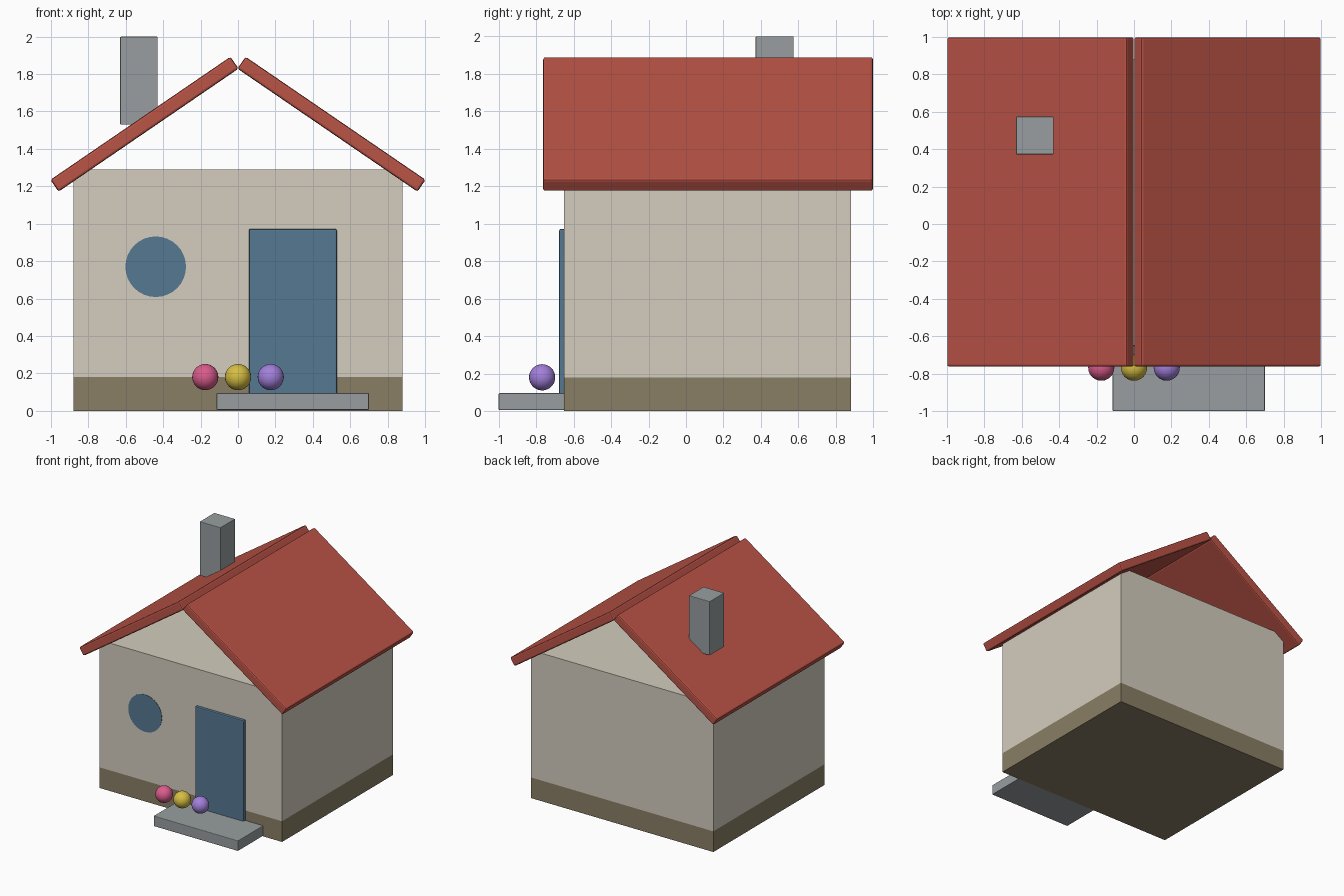
import bpy, bmesh, math
from mathutils import Matrix

if "Cube" in bpy.data.objects:
    bpy.data.objects.remove(bpy.data.objects["Cube"])


def material(name, r, g, b):
    lin = [((c / 255 + 0.055) / 1.055) ** 2.4 for c in (r, g, b)]
    m = bpy.data.materials.new(name)
    m.diffuse_color = (*lin, 1)
    m.use_nodes = True
    m.node_tree.nodes["Principled BSDF"].inputs["Base Color"].default_value = m.diffuse_color
    return m


CREAM = material("cream_plaster", 212, 205, 190)
BROWN = material("brown_base", 138, 126, 101)
BLUE = material("blue_paint", 86, 120, 146)
RED = material("red_roof", 186, 83, 70)
GREY = material("grey_stone", 152, 158, 160)
PINK = material("pink", 218, 92, 140)
YELLOW = material("yellow", 214, 190, 66)
PURPLE = material("purple", 162, 128, 218)


def finish(name, bm, *mats):
    mesh = bpy.data.meshes.new(name)
    bm.to_mesh(mesh)
    bm.free()
    for m in mats:
        mesh.materials.append(m)
    ob = bpy.data.objects.new(name, mesh)
    bpy.context.collection.objects.link(ob)
    return ob


def smooth(ob, angle):
    bpy.ops.object.select_all(action='DESELECT')
    ob.select_set(True)
    bpy.context.view_layer.objects.active = ob
    bpy.ops.object.shade_smooth_by_angle(angle=math.radians(angle))


def box(name, lo, hi, mat, bevel=0.0, tilt=0.0):
    """Box between two corners, tilted about y through its centre."""
    size = [b - a for a, b in zip(lo, hi)]
    centre = [(a + b) / 2 for a, b in zip(lo, hi)]
    bm = bmesh.new()
    bmesh.ops.create_cube(bm, size=1, matrix=Matrix.Diagonal((*size, 1)))
    ob = finish(name, bm, mat)
    ob.location = centre
    ob.rotation_euler.y = tilt
    if bevel:
        mod = ob.modifiers.new("rounded_edges", 'BEVEL')
        mod.width = bevel
        mod.segments = 2
    return ob


# House body, cut at the height of the brown base band
bm = bmesh.new()
bmesh.ops.create_cube(bm, size=1, matrix=Matrix.Translation((0, 0.115, 0.645))
                      @ Matrix.Diagonal((1.76, 1.53, 1.29, 1)))
bmesh.ops.bisect_plane(bm, geom=bm.verts[:] + bm.edges[:] + bm.faces[:],
                       plane_co=(0, 0, 0.18), plane_no=(0, 0, 1))
for f in bm.faces:
    f.material_index = int(f.calc_center_median().z < 0.18)
finish("walls", bm, CREAM, BROWN)

# Two sloping roof slabs meeting at the ridge
for side, name in ((1, "roof_right"), (-1, "roof_left")):
    cx = side * 0.5
    box(name, (cx - 0.583, -0.763, 1.4935), (cx + 0.583, 0.998, 1.5705), RED,
        bevel=0.012, tilt=side * math.radians(34.35))

# Chimney, door and front step
box("chimney", (-0.63, 0.372, 1.53), (-0.43, 0.574, 2.0), GREY, bevel=0.004)
box("door", (0.058, -0.677, 0.08), (0.528, -0.645, 0.972), BLUE, bevel=0.008)
box("front_step", (-0.115, -1.0, 0.005), (0.70, -0.65, 0.095), GREY, bevel=0.005)

# Round window, a thin plate on the front wall
bm = bmesh.new()
bmesh.ops.create_cone(bm, cap_ends=True, segments=32, radius1=0.162, radius2=0.162,
                      depth=0.006, matrix=Matrix.Translation((-0.44, -0.65, 0.77))
                      @ Matrix.Rotation(math.pi / 2, 4, 'X'))
finish("round_window", bm, BLUE)

# Row of coloured balls in front of the house
for x, name, mat in ((-0.175, "pink_ball", PINK), (0, "yellow_ball", YELLOW),
                     (0.175, "purple_ball", PURPLE)):
    bm = bmesh.new()
    bmesh.ops.create_uvsphere(bm, u_segments=24, v_segments=16, radius=0.07,
                              matrix=Matrix.Translation((x, -0.768, 0.18)))
    smooth(finish(name, bm, mat), 40)
